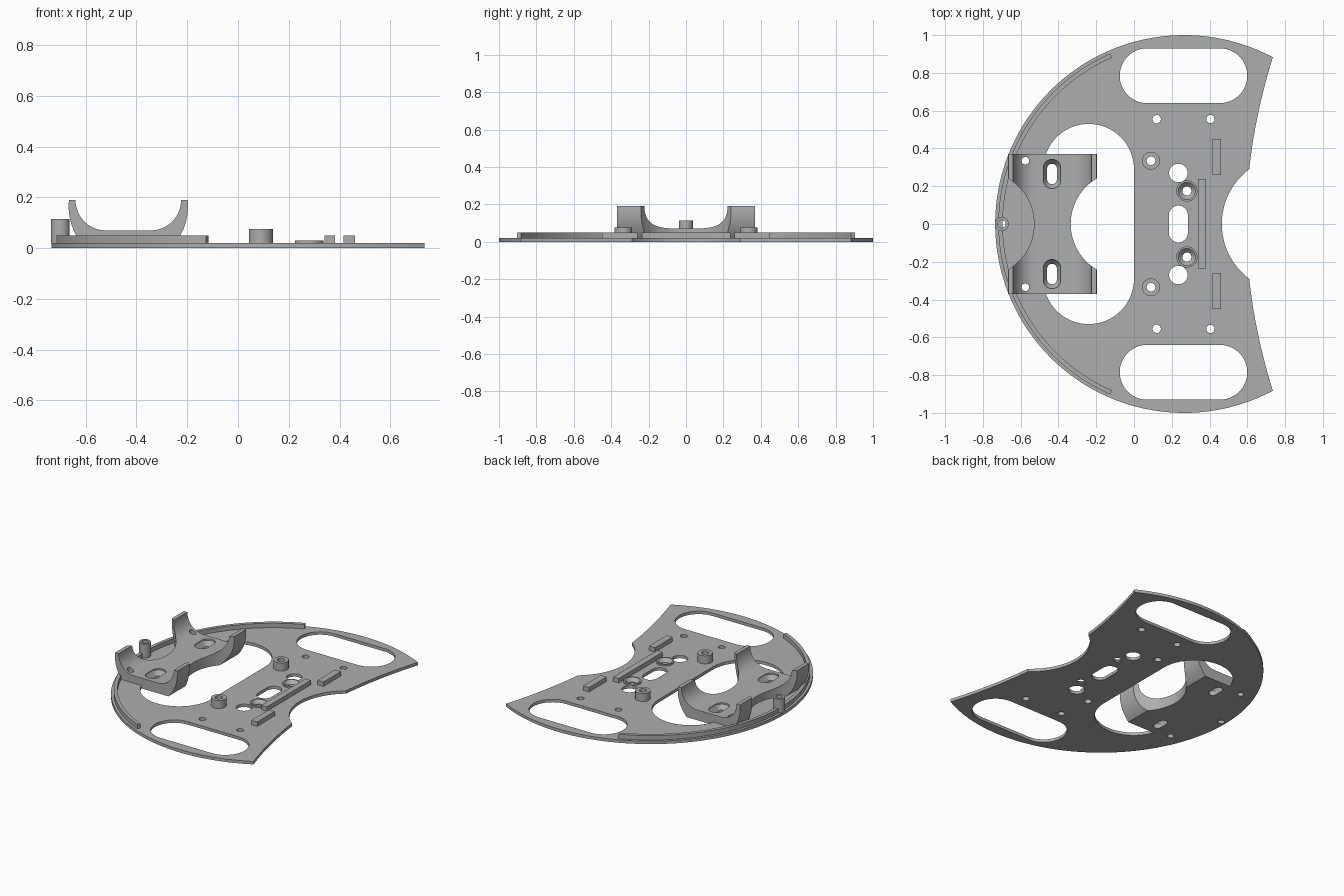
import bpy, bmesh
from math import sin, cos, pi, acos, asin, sqrt
from mathutils import Vector

cube = bpy.data.objects.get("Cube")
if cube:
    bpy.data.objects.remove(cube, do_unlink=True)

grey = bpy.data.materials.new("matte grey")
grey.use_nodes = True
colour = (0.42, 0.42, 0.42, 1)
grey.diffuse_color = colour
grey.node_tree.nodes["Principled BSDF"].inputs["Base Color"].default_value = colour

T = 0.02            # plate thickness
CX = 0.265          # centre of the round outline


def arc(cx, cy, r, a, b, n=32):
    return [(cx + r * cos(a + (b - a) * i / n), cy + r * sin(a + (b - a) * i / n))
            for i in range(n + 1)]


def circle(x, y, r, n=40):
    return arc(x, y, r, 0, 2 * pi, n)[:-1]


def stadium(x, y, w, h):
    """Rounded slot of full size w by h."""
    r = min(w, h) / 2
    if w > h:
        d = w / 2 - r
        return arc(x + d, y, r, -pi / 2, pi / 2) + arc(x - d, y, r, pi / 2, 3 * pi / 2)
    d = h / 2 - r
    return arc(x, y + d, r, 0, pi) + arc(x, y - d, r, pi, 2 * pi)


def rect(x0, x1, y0, y1):
    return [(x0, y0), (x1, y0), (x1, y1), (x0, y1)]


def bowed(p, q, sag, n=16):
    """Shallow curve from p to q, pushed towards -x by sag."""
    p, q = Vector(p), Vector(q)
    return [tuple(p.lerp(q, i / n) - Vector((4 * sag * i / n * (1 - i / n), 0)))
            for i in range(n + 1)]


def finish(name, bm):
    bmesh.ops.remove_doubles(bm, verts=bm.verts, dist=1e-5)
    bmesh.ops.recalc_face_normals(bm, faces=bm.faces)
    mesh = bpy.data.meshes.new(name)
    bm.to_mesh(mesh)
    bm.free()
    mesh.materials.clear()
    mesh.materials.append(grey)
    ob = bpy.data.objects.new(name, mesh)
    bpy.context.collection.objects.link(ob)
    return ob


def smooth(ob):
    bpy.ops.object.select_all(action='DESELECT')
    ob.select_set(True)
    bpy.context.view_layer.objects.active = ob
    bpy.ops.object.shade_smooth_by_angle(angle=0.5)


def slab(name, outlines, z0, z1):
    """Flat filled outline with holes, from z0 to z1."""
    cu = bpy.data.curves.new(name, 'CURVE')
    cu.dimensions = '2D'
    cu.fill_mode = 'BOTH'
    cu.extrude = (z1 - z0) / 2
    for pts in outlines:
        sp = cu.splines.new('POLY')
        sp.points.add(len(pts) - 1)
        for point, (x, y) in zip(sp.points, pts):
            point.co = (x, y, 0, 1)
        sp.use_cyclic_u = True
    tmp = bpy.data.objects.new(name + " curve", cu)
    bpy.context.collection.objects.link(tmp)
    mesh = bpy.data.meshes.new_from_object(
        tmp.evaluated_get(bpy.context.evaluated_depsgraph_get()))
    bm = bmesh.new()
    bm.from_mesh(mesh)
    bmesh.ops.translate(bm, verts=bm.verts, vec=(0, 0, (z0 + z1) / 2))
    bpy.data.objects.remove(tmp)
    bpy.data.curves.remove(cu)
    bpy.data.meshes.remove(mesh)
    ob = finish(name, bm)
    smooth(ob)
    return ob


def bridge(name, rings, closed=False):
    """Skin between matching point rings; caps the ends unless closed."""
    bm = bmesh.new()
    loops = [[bm.verts.new(p) for p in ring] for ring in rings]
    n = len(loops[0])
    pairs = list(zip(loops, loops[1:])) + ([(loops[-1], loops[0])] if closed else [])
    for a, b in pairs:
        for i in range(n):
            bm.faces.new((a[i], a[(i + 1) % n], b[(i + 1) % n], b[i]))
    if not closed:
        bm.faces.new(loops[0])
        bm.faces.new(loops[-1])
    return finish(name, bm)


def at(pts, z):
    return [(x, y, z) for x, y in pts]


# Base plate: round outline, bowed right edges and a round notch
a = acos(0.735 - CX)
corner = (0.735, sin(a))
nx, ny, nr = 0.8275, 0.29, 0.3625
na = asin(ny / nr)
inner = (nx - nr * cos(na), ny)
outline = (arc(CX, 0, 1, a, 2 * pi - a, 128)
           + bowed((corner[0], -corner[1]), (inner[0], -ny), 0.015)[1:]
           + arc(nx, 0, nr, pi + na, pi - na)[1:]
           + bowed(inner, corner, 0.015)[1:-1])
holes = [stadium(-0.24, 0, 0.48, 1.06), stadium(0.235, 0, 0.1, 0.195),
         circle(-0.7, 0, 0.021)]
for s in (1, -1):
    holes += [stadium(0.262, s * 0.785, 0.675, 0.29),
              circle(0.12, s * 0.555, 0.022), circle(0.405, s * 0.555, 0.022),
              circle(0.09, s * 0.335, 0.023), circle(0.235, s * 0.27, 0.049),
              circle(0.28, s * 0.175, 0.05), circle(-0.575, s * 0.335, 0.02)]
slab("base_plate", [outline] + holes, 0, T)

# Raised rim along the left edge
e = acos((-0.12 - CX) / 0.97)
slab("edge_rim", [arc(CX, 0, 0.983, e, 2 * pi - e, 96)
                  + arc(CX, 0, 0.96, 2 * pi - e, e, 96)], T, 0.05)

# Posts and bars
slab("edge_post", [circle(-0.7, 0, 0.037), circle(-0.7, 0, 0.021)], T, 0.115)
slab("long_bar", [rect(0.34, 0.382, -0.235, 0.238)], T, 0.05)
for s, side in ((1, "left"), (-1, "right")):
    slab(side + "_boss", [circle(0.09, s * 0.335, 0.047),
                          circle(0.09, s * 0.335, 0.023)], T, 0.075)
    slab(side + "_short_bar", [rect(0.415, 0.46, *sorted((s * 0.26, s * 0.45)))], T, 0.05)
    # Countersunk screw seat
    section = [(0.05, 0), (0.05, T), (0.056, T), (0.056, 0.03),
               (0.046, 0.03), (0.024, 0.008), (0.024, 0)]
    smooth(bridge(side + "_screw_seat",
                  [at(circle(0.28, s * 0.175, r), z) for r, z in section], closed=True))

# Cradle: trough section extruded along y
MX, R, CZ, TOP = -0.432, 0.235, 0.165, 0.19
W = 0.37
lo = asin(CZ / R)
hi = asin((TOP - CZ) / R)
outer = arc(MX, CZ, R, pi - hi, pi + lo, 24) + arc(MX, CZ, R, -lo, hi, 24)
right_in = [(MX + 0.09 + 0.118 * sin(t), 0.19 - 0.12 * cos(t))
            for t in [pi / 2 * i / 16 for i in range(17)]]
left_in = [(2 * MX - x, z) for x, z in right_in]
section = outer + right_in[::-1] + left_in
cradle = bridge("cradle", [[(x, y, z) for x, z in section] for y in (-W, W)])

# Cradle cutters: side scoops, countersunk slots and screw holes
cutters = [bridge("scoop_cutter", [at(circle(x, 0, 0.28, 96), z) for z in (-0.1, 0.3)])
           for x in (MX - 0.377, MX + 0.377)]
for s in (1, -1):
    slot = stadium(MX - 0.002, s * 0.265, 0.052, 0.108)
    wide = stadium(MX - 0.002, s * 0.265, 0.092, 0.154)
    cutters.append(bridge("slot_cutter", [at(slot, -0.1), at(slot, 0.03),
                                          at(wide, 0.06), at(wide, 0.1)]))
    cutters.append(bridge("hole_cutter", [at(circle(-0.575, s * 0.335, 0.02), z)
                                          for z in (-0.1, 0.3)]))
for cutter in cutters:
    mod = cradle.modifiers.new("cut", 'BOOLEAN')
    mod.operation = 'DIFFERENCE'
    mod.solver = 'EXACT'
    mod.object = cutter
    cutter.hide_render = True
bpy.context.view_layer.objects.active = cradle
for mod in list(cradle.modifiers):
    bpy.ops.object.modifier_apply(modifier=mod.name)
for cutter in cutters:
    bpy.data.objects.remove(cutter, do_unlink=True)
smooth(cradle)
